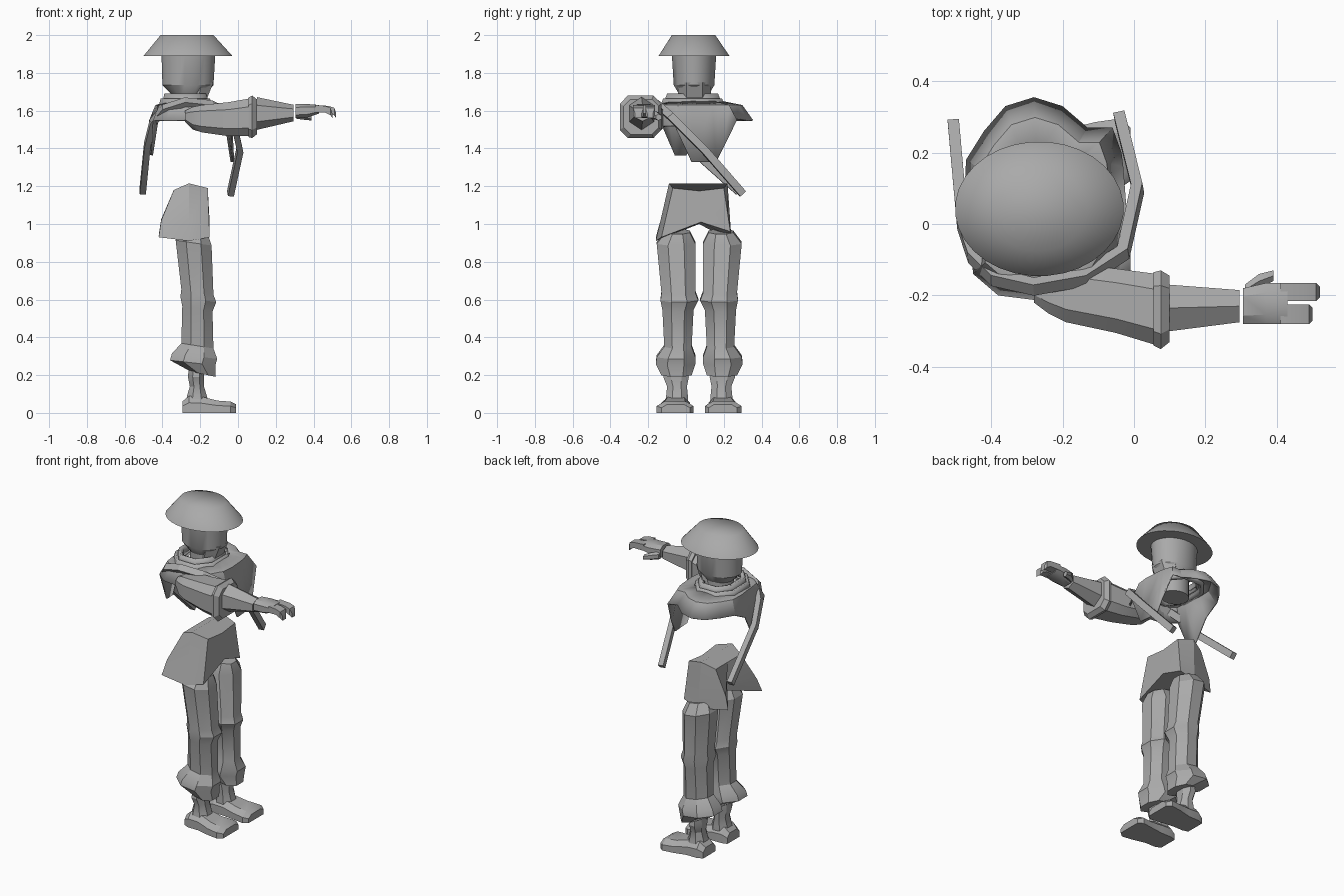
import bpy, bmesh
from math import sin, cos, pi, copysign
from mathutils import Vector

cube = bpy.data.objects.get("Cube")
if cube:
    bpy.data.objects.remove(cube)

grey = bpy.data.materials.new("plain grey")
grey.use_nodes = True
grey.diffuse_color = (0.4, 0.4, 0.4, 1)
bsdf = grey.node_tree.nodes["Principled BSDF"]
bsdf.inputs["Base Color"].default_value = (0.4, 0.4, 0.4, 1)
bsdf.inputs["Roughness"].default_value = 0.8


def bridge(name, rings, caps=True, angle=0.5):
    """Skin a list of equal-length point rings into one object."""
    bm = bmesh.new()
    loops = [[bm.verts.new(p) for p in ring] for ring in rings]
    n = len(loops[0])
    for a, b in zip(loops, loops[1:]):
        for i in range(n):
            j = (i + 1) % n
            bm.faces.new((a[i], a[j], b[j], b[i]))
    if caps:
        bm.faces.new(loops[0])
        bm.faces.new(loops[-1])
    bmesh.ops.recalc_face_normals(bm, faces=bm.faces[:])
    mesh = bpy.data.meshes.new(name)
    bm.to_mesh(mesh)
    bm.free()
    mesh.materials.append(grey)
    obj = bpy.data.objects.new(name, mesh)
    bpy.context.collection.objects.link(obj)
    bpy.ops.object.select_all(action="DESELECT")
    obj.select_set(True)
    bpy.context.view_layer.objects.active = obj
    bpy.ops.object.shade_smooth_by_angle(angle=angle)
    return obj


def loft(name, sections, n=8, axis="z", tilt=0, caps=True, angle=0.5, power=1):
    """Sections are (position, low u, high u, low v, high v); a power under 1 squares them."""
    rings = []
    off = pi / n

    def spread(value):
        return copysign(abs(value / cos(off)) ** power, value)

    for t, u0, u1, v0, v1 in sections:
        ring = []
        for i in range(n):
            a = off + 2 * pi * i / n
            u = (u0 + u1) / 2 + (u1 - u0) / 2 * spread(cos(a))
            v = (v0 + v1) / 2 + (v1 - v0) / 2 * spread(sin(a))
            ring.append((u, v, t + tilt * cos(a)) if axis == "z" else (t, u, v))
        rings.append(ring)
    return bridge(name, rings, caps, angle=angle)


def mirrored(section, mid=0.07):
    t, x0, x1, y0, y1 = section
    return (t, x0, x1, 2 * mid - y1, 2 * mid - y0)


# Hat, head and neck
loft("hat", [(1.89, -0.50, -0.03, -0.145, 0.23), (2.0, -0.41, -0.13, -0.075, 0.155)],
     32, angle=1.2)
loft("head", [(1.685, -0.35, -0.18, -0.035, 0.12), (1.735, -0.40, -0.13, -0.065, 0.15),
              (1.90, -0.405, -0.12, -0.075, 0.16)], 24)
loft("neck", [(1.57, -0.35, -0.18, -0.03, 0.12), (1.74, -0.35, -0.18, -0.03, 0.12)], 16)
loft("chin", [(1.65, -0.26, -0.17, -0.03, 0.12), (1.75, -0.25, -0.13, -0.03, 0.12)], 6)

# Shoulder mantle: the lower edge hangs as a flap at front and back
edge = [(-.02, .03, 1.33), (-.03, .16, 1.33), (-.035, .2, 1.41), (-.06, .27, 1.55),
        (-.13, .27, 1.56), (-.2, .33, 1.55), (-.28, .355, 1.55), (-.36, .33, 1.55),
        (-.42, .26, 1.55), (-.47, .18, 1.55), (-.475, .08, 1.5), (-.465, 0, 1.365),
        (-.46, -.06, 1.365), (-.45, -.14, 1.55), (-.38, -.2, 1.55), (-.22, -.22, 1.55),
        (-.1, -.18, 1.52), (-.03, -.06, 1.52)]
centre = Vector((-0.265, 0.04))


def shrink(factor, z):
    return [(*centre.lerp(Vector(p[:2]), factor), z) for p in edge]


mantle = bridge("mantle", [edge, shrink(0.82, 1.63), shrink(0.5, 1.65)], caps=False)
mantle.modifiers.new("thickness", "SOLIDIFY").thickness = 0.01
for name, grow, low, high in (("collar_base", 0.02, 1.62, 1.665), ("collar_top", 0, 1.64, 1.69)):
    band = loft(name, [(low, -0.40 - grow, -0.15 + grow, -0.12 - grow, 0.19 + grow),
                       (high, -0.39 - grow, -0.17 + grow, -0.10 - grow, 0.17 + grow)],
                8, caps=False, power=0.85)
    band.modifiers.new("thickness", "SOLIDIFY").thickness = 0.025

# Strap that loops over the shoulder and hangs at front and back
path = [(-.505, .28, 1.17), (-.48, 0, 1.42), (-.45, -.09, 1.54), (-.39, -.15, 1.61),
        (-.28, -.175, 1.645), (-.14, -.15, 1.63), (-.03, -.08, 1.57), (.01, .1, 1.39),
        (-.04, .3, 1.16)]
points = [Vector(p) for p in path]
strap_rings = []
for i, p in enumerate(points):
    along = (points[min(i + 1, len(points) - 1)] - points[max(i - 1, 0)]).normalized()
    out = p - Vector((centre.x, centre.y, 1.4))
    out = (out - along * out.dot(along)).normalized()
    side = along.cross(out) * 0.02
    out *= 0.016
    strap_rings.append([p + side + out, p - side + out, p - side - out, p + side - out])
bridge("shoulder_strap", strap_rings)

# Hips with a flared rear skirt and a notch between the legs
hip_low = [(-.15, -.13, .93), (-.15, .08, 1.01), (-.15, .235, .96), (-.25, .24, .93),
           (-.42, .18, .94), (-.33, .07, 1.0), (-.42, -.16, .93), (-.26, -.16, .91)]
hip_top = [(-.16, -.07, 1.19), (-.16, .07, 1.175), (-.16, .2, 1.19), (-.26, .22, 1.215),
           (-.34, .19, 1.18), (-.34, .07, 1.18), (-.34, -.06, 1.18), (-.26, -.09, 1.215)]
hip_mid = []
for low, top in zip(hip_low, hip_top):
    x, y, z = Vector(low).lerp(Vector(top), 0.35)
    hip_mid.append((x - .015 * (low[0] < -.4), y, z))
bridge("hips", [hip_low, hip_mid, hip_top], angle=0.35)

# Legs, cuffs, ankles and feet
trouser = [(.205, -.25, -.12, -.13, .03), (.265, -.36, -.12, -.16, .05),
           (.30, -.35, -.11, -.155, .05), (.355, -.30, -.13, -.115, .03),
           (.55, -.295, -.135, -.125, .04), (.60, -.305, -.115, -.135, .065),
           (.64, -.30, -.13, -.13, .05), (.90, -.33, -.14, -.155, .05),
           (.96, -.30, -.16, -.11, .02)]
ankle = [(.03, -.28, -.15, -.115, .01), (.09, -.27, -.165, -.105, .01),
         (.14, -.255, -.18, -.10, .005), (.19, -.265, -.18, -.12, .015),
         (.25, -.26, -.18, -.11, .0)]
shoe = [(-.295, -.11, .01, 0, .06), (-.26, -.125, .02, 0, .09), (-.19, -.125, .02, 0, .085),
        (-.11, -.145, .03, 0, .065), (-.04, -.155, .04, 0, .06), (-.01, -.13, .02, 0, .045)]
for side, flip in (("right", False), ("left", True)):
    def place(sections):
        return [mirrored(s) if flip else s for s in sections]
    loft(side + "_trouser_leg", place(trouser), 8, tilt=-0.015)
    loft(side + "_ankle", place(ankle), 8)
    rings = []
    for x, y0, y1, z0, z1 in shoe:
        if flip:
            y0, y1 = .14 - y1, .14 - y0
        inset = (y1 - y0) * 0.2
        rings.append([(x, y0, z0), (x, y1, z0), (x, y1, z1 * .6),
                      (x, y1 - inset, z1), (x, y0 + inset, z1), (x, y0, z1 * .6)])
    bridge(side + "_shoe", rings)

# Outstretched arm: sleeve, cuff ring, forearm
loft("sleeve", [(-.28, -.22, -.12, 1.54, 1.60), (-.24, -.25, -.11, 1.50, 1.62),
                (-.19, -.275, -.11, 1.485, 1.63), (-.05, -.305, -.125, 1.465, 1.645),
                (.065, -.34, -.14, 1.465, 1.665)], 8, "x", power=0.65)
loft("sleeve_cuff", [(.055, -.34, -.135, 1.46, 1.67), (.075, -.35, -.13, 1.455, 1.68),
                     (.10, -.33, -.145, 1.475, 1.66)], 8, "x", power=0.55)
loft("forearm", [(.10, -.30, -.17, 1.51, 1.66), (.295, -.275, -.185, 1.55, 1.625)], 6, "x")

# Hand: palm, two finger groups and a thumb
loft("palm", [(.305, -.28, -.18, 1.56, 1.635), (.37, -.28, -.165, 1.565, 1.635),
              (.43, -.28, -.165, 1.585, 1.63)], 8, "x", power=0.7)
for name, y0, y1, tip in (("inner_fingers", -.215, -.165, .52), ("outer_fingers", -.28, -.225, .50)):
    loft(name, [(.41, y0, y1, 1.59, 1.63), (tip - .04, y0, y1, 1.59, 1.625),
                (tip - .01, y0, y1, 1.575, 1.615), (tip, y0 + .01, y1 - .01, 1.56, 1.585)],
         4, "x")
loft("thumb", [(.31, -.20, -.17, 1.56, 1.60), (.35, -.18, -.14, 1.555, 1.595),
               (.39, -.16, -.13, 1.55, 1.58)], 6, "x")
